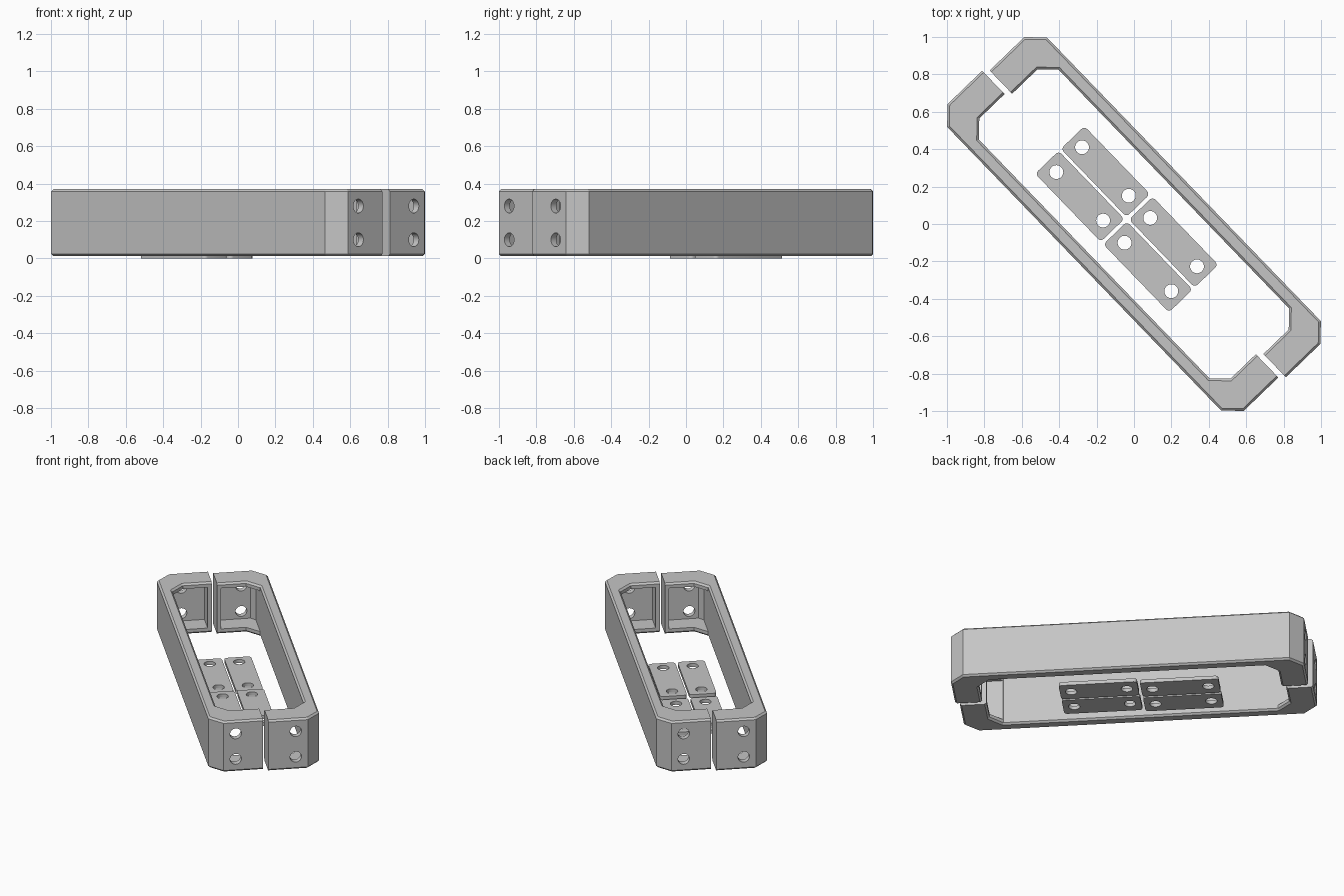
import bpy, bmesh, math
from mathutils import Matrix

if "Cube" in bpy.data.objects:
    bpy.data.objects.remove(bpy.data.objects["Cube"])

TURN = Matrix.Rotation(math.radians(-46), 4, 'Z')
Z0, Z1 = 0.012, 0.37          # frame bottom and top
H, OFF = 1.14, 0.0135         # half length, lengthwise shift of each half
GAP, OUT = 0.015, 0.358       # inner gap and outer side of each half
grey = bpy.data.materials.new("light_grey")
grey.diffuse_color = (0.56, 0.56, 0.56, 1)
grey.use_nodes = True
grey.node_tree.nodes["Principled BSDF"].inputs["Base Color"].default_value = grey.diffuse_color


def finish(bm, name):
    bmesh.ops.recalc_face_normals(bm, faces=bm.faces[:])
    me = bpy.data.meshes.new(name)
    bm.to_mesh(me)
    bm.free()
    me.materials.append(grey)
    ob = bpy.data.objects.new(name, me)
    bpy.context.collection.objects.link(ob)
    return ob


def prism(points, z0, z1):
    bm = bmesh.new()
    face = bm.faces.new([bm.verts.new((x, y, z0)) for x, y in points])
    top = bmesh.ops.extrude_face_region(bm, geom=[face])['geom']
    for v in top:
        if isinstance(v, bmesh.types.BMVert):
            v.co.z = z1
    return bm


def drill(matrix, depth):
    bm = bmesh.new()
    bmesh.ops.create_cone(bm, cap_ends=True, segments=32, radius1=0.037,
                          radius2=0.037, depth=depth, matrix=matrix)
    return finish(bm, "cutter")


def cut(ob, cutter):
    mod = ob.modifiers.new("cut", 'BOOLEAN')
    mod.operation, mod.solver, mod.object = 'DIFFERENCE', 'EXACT', cutter
    bpy.context.view_layer.objects.active = ob
    bpy.ops.object.modifier_apply(modifier=mod.name)
    bpy.data.objects.remove(cutter)


def smooth(ob):
    bpy.ops.object.select_all(action='DESELECT')
    ob.select_set(True)
    bpy.context.view_layer.objects.active = ob
    bpy.ops.object.shade_smooth_by_angle(angle=math.radians(25))


def both_ends(half):
    return half + [(-x, y) for x, y in reversed(half)]


def frame_half(name, angle):
    # C-shaped outline with chamfered corners
    inner = [(H - 0.253, 0.283), (H - 0.173, 0.203), (H - 0.173, GAP)]
    outer = [(H, GAP), (H, OUT - 0.086), (H - 0.086, OUT)]
    bm = prism(both_ends(inner + outer), Z0, Z1)
    # small chamfer along top and bottom edges, leaving the gap faces sharp
    edges = [e for e in bm.edges
             if abs(e.verts[0].co.z - e.verts[1].co.z) < 1e-5
             and max(v.co.y for v in e.verts) > GAP + 0.01]
    bmesh.ops.recalc_face_normals(bm, faces=bm.faces[:])
    bmesh.ops.bevel(bm, geom=edges, offset=0.012, offset_type='OFFSET',
                    segments=1, affect='EDGES')
    ob = finish(bm, name)
    for s in (1, -1):
        # hollow end pocket behind the end wall
        pocket = [(H - 0.3, 0.042), (H - 0.04, 0.042), (H - 0.04, 0.253),
                  (H - 0.07, 0.283), (H - 0.252, 0.283), (H - 0.3, 0.25)]
        cut(ob, finish(prism([(s * x, y) for x, y in pocket],
                             Z0 + 0.035, Z1 - 0.035), "cutter"))
        # bolt holes through the end wall
        for z in (0.1, 0.28):
            m = Matrix.Translation((s * (H - 0.02), 0.193, z))
            cut(ob, drill(m @ Matrix.Rotation(math.pi / 2, 4, 'Y'), 0.1))
    ob.data.transform(TURN @ Matrix.Rotation(angle, 4, 'Z')
                      @ Matrix.Translation((OFF, 0, 0)))
    smooth(ob)


def plate(name, u, v, z):
    # rounded clamp plate with two bolt holes
    a, b = 0.2525, 0.0875
    bm = prism([(-a, -b), (a, -b), (a, b), (-a, b)], z, z + 0.025)
    bmesh.ops.recalc_face_normals(bm, faces=bm.faces[:])
    corners = [e for e in bm.edges
               if abs(e.verts[0].co.z - e.verts[1].co.z) > 0.01]
    bmesh.ops.bevel(bm, geom=corners, offset=0.022, offset_type='OFFSET',
                    segments=5, profile=0.5, affect='EDGES')
    ob = finish(bm, name)
    for x in (-0.18, 0.18):
        cut(ob, drill(Matrix.Translation((x, 0, z)), 0.2))
    ob.data.transform(TURN @ Matrix.Translation((u, v, 0)))
    smooth(ob)


frame_half("frame_half_back", 0)
frame_half("frame_half_front", math.pi)
for i, (u, z) in enumerate([(-0.308, 0.0), (0.217, 0.012)]):
    for j, v in enumerate((0.085, -0.106)):
        plate(f"clamp_plate_{i * 2 + j + 1}", u, v, z)
